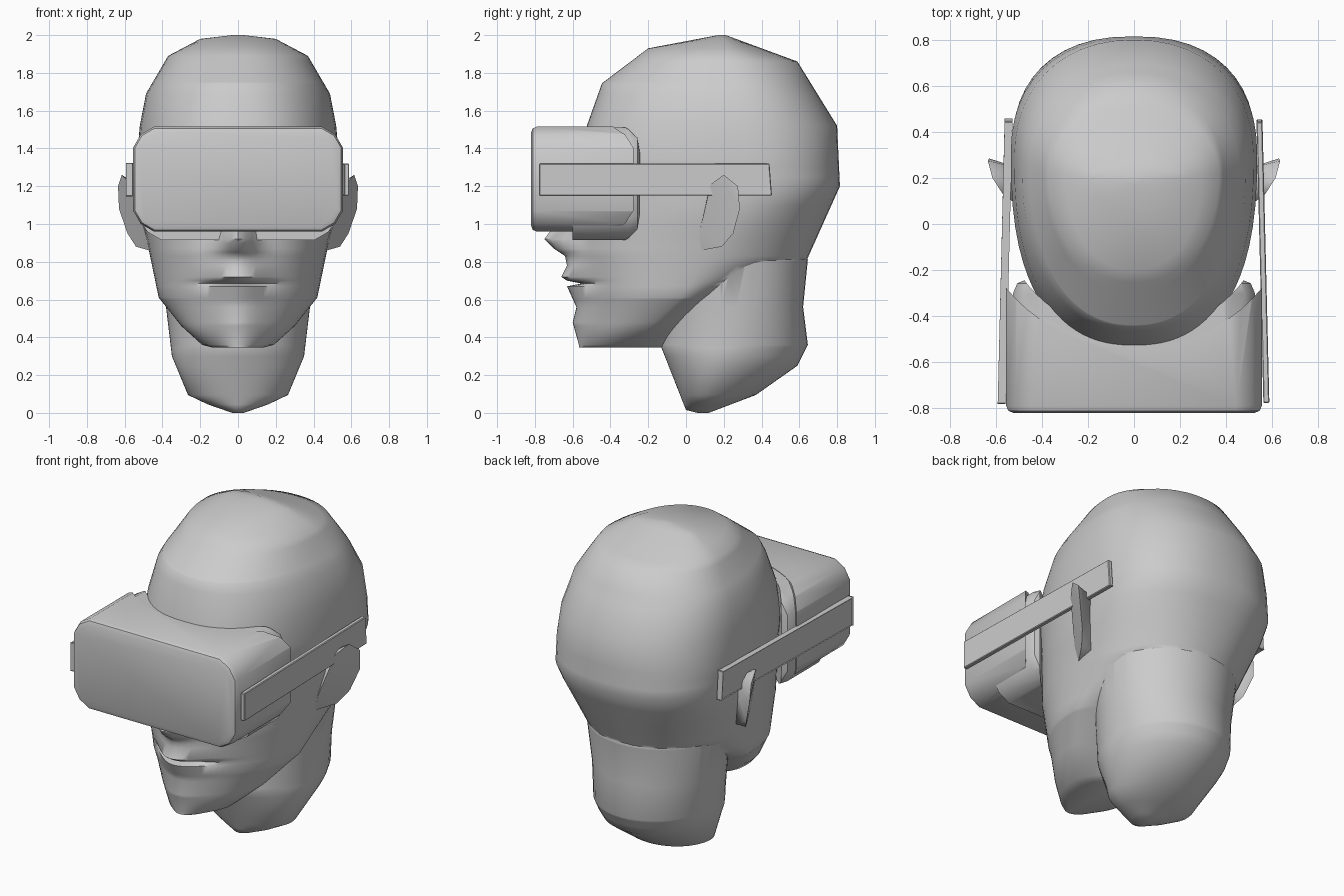
import bpy, bmesh, math
from mathutils import Vector

if "Cube" in bpy.data.objects:
    bpy.data.objects.remove(bpy.data.objects["Cube"])

# Head profiles: value against height z
HEAD = {
    "front": [(.345, -.44), (.36, -.48), (.85, -.56), (1.1, -.53), (1.35, -.55), (1.52, -.525),
              (1.745, -.445), (1.93, -.2), (2, .17)],
    "back": [(.345, -.13), (.46, 0), (.61, .2), (.7, .42), (.81, .64), (1.2, .815), (1.52, .8), (1.86, .59), (2, .21)],
    "width": [(.345, .13), (.36, .19), (.46, .3), (.61, .42), (.9, .48), (1.1, .525),
              (1.35, .535), (1.52, .52), (1.69, .487), (1.89, .37), (1.98, .2), (2, .03)],
    "middle": [(.36, -.3), (.61, -.03), (1.2, .32), (1.75, .25), (2, .19)],
    "front_power": [(.6, 2.1), (1.3, 2.5), (2, 2.1)],
    "back_power": [(.6, 2), (1.2, 2.35), (2, 2)],
}
# Centre line of chin, lips and nose, and how far it spreads sideways
CENTRE = [(.36, -.567), (.48, -.6), (.56, -.58), (.67, -.63), (.685, -.555), (.7, -.63), (.72, -.66),
          (.78, -.63), (.83, -.64), (.87, -.7), (.92, -.75), (1, -.69), (1.25, -.54)]
SPREAD = [(.36, .17), (.74, .15), (.92, .09), (1.25, .06)]
NECK = {
    "front": [(0, .06), (.015, 0), (.345, -.13), (1.1, -.1)],
    "back": [(0, .12), (.095, .37), (.25, .59), (.36, .645), (.56, .62), (.81, .645), (1.1, .5)],
    "width": [(0, .03), (.045, .16), (.095, .265), (.3, .35), (.8, .41), (1.1, .4)],
    "middle": [(0, .09), (.36, .26)],
    "front_power": [(0, 2)],
    "back_power": [(0, 2)],
}


def at(curve, z):
    if z <= curve[0][0]:
        return curve[0][1]
    for (a, va), (b, vb) in zip(curve, curve[1:]):
        if z <= b:
            return va + (vb - va) * (z - a) / (b - a)
    return curve[-1][1]


def activate(ob):
    bpy.ops.object.select_all(action='DESELECT')
    ob.select_set(True)
    bpy.context.view_layer.objects.active = ob


def smooth(ob, angle):
    activate(ob)
    bpy.ops.object.shade_smooth_by_angle(angle=math.radians(angle))


def finish(name, bm, angle):
    bmesh.ops.recalc_face_normals(bm, faces=bm.faces)
    me = bpy.data.meshes.new(name)
    bm.to_mesh(me)
    bm.free()
    ob = bpy.data.objects.new(name, me)
    bpy.context.collection.objects.link(ob)
    smooth(ob, angle)
    return ob


def boolean(ob, other, operation):
    other.hide_render = True
    mod = ob.modifiers.new(operation, 'BOOLEAN')
    mod.operation, mod.solver, mod.object = operation, 'EXACT', other
    activate(ob)
    bpy.ops.object.modifier_apply(modifier=mod.name)
    bpy.data.objects.remove(other)


def ring(p, z, face, count=64):
    """Horizontal egg-shaped section; the front half carries the face relief."""
    w, mid, pts = at(p["width"], z), at(p["middle"], z), []
    for i in range(count):
        t = 2 * math.pi * i / count
        t -= .4 * math.sin(t)                      # denser columns on the face
        s, c = math.sin(t), math.cos(t)
        half = "front" if c > 0 else "back"
        n, end = at(p[half + "_power"], z), at(p[half], z)
        x = w * math.copysign(abs(s) ** (2 / n), s)
        y = mid + (end - mid) * abs(c) ** (2 / n)
        if face and c > 0 and z < 1.3:
            y += (at(CENTRE, z) - end) * math.exp(-(x / at(SPREAD, z)) ** 2)
        pts.append((x, y, z))
    return pts


def loft(name, p, face=()):
    bm = bmesh.new()
    levels = sorted({z for c in [*p.values(), face] for z, _ in c})
    rings = [[bm.verts.new(q) for q in ring(p, z, face)] for z in levels]
    for a, b in zip(rings, rings[1:]):
        for i in range(len(a)):
            j = (i + 1) % len(a)
            bm.faces.new((a[i], a[j], b[j], b[i]))
    bm.faces.new(rings[0])
    bm.faces.new(rings[-1])
    return finish(name, bm, 60)


# Head joined with the rounded neck
head = loft("head", HEAD, CENTRE)
boolean(head, loft("neck", NECK), 'UNION')
smooth(head, 60)

# Ears: hull of a tilted rim and its root on the head
RIM = [(.57, .13, 1.21), (.615, .2, 1.26), (.635, .275, 1.2), (.63, .285, 1.08), (.585, .25, .95),
       (.54, .19, .88), (.47, .08, .86)]
ROOT = [(.49, .12, 1.18), (.49, .07, .95), (.49, .24, 1.18), (.47, .19, .88)]
for side, sx in (("left", -1), ("right", 1)):
    bm = bmesh.new()
    for x, y, z in RIM + ROOT:
        bm.verts.new((x * sx, y, z))
    bmesh.ops.convex_hull(bm, input=bm.verts)
    finish(side + "_ear", bm, 60)


def rounded_box(name, lo, hi, corner, edge, end):
    """Box with its four long corners rounded and the edge of one end softened."""
    bm = bmesh.new()
    bmesh.ops.create_cube(bm, size=1)
    for v in bm.verts:
        v.co = Vector([lo[k] if v.co[k] < 0 else hi[k] for k in range(3)])
    along = [e for e in bm.edges if abs(e.verts[0].co.y - e.verts[1].co.y) > .01]
    bmesh.ops.bevel(bm, geom=along, offset=corner, segments=2, profile=.4, affect='EDGES')
    rim = [e for e in bm.edges if all(abs(v.co.y - end) < 1e-4 for v in e.verts)]
    bmesh.ops.bevel(bm, geom=rim, offset=edge, segments=2, profile=.5, affect='EDGES')
    return finish(name, bm, 35)


def scoop(ob, radius, y):
    """Cut the face-shaped hollow out of the back with an upright cylinder."""
    bpy.ops.mesh.primitive_cylinder_add(vertices=72, radius=radius, depth=3, location=(0, y, 1))
    boolean(ob, bpy.context.object, 'DIFFERENCE')
    smooth(ob, 35)


# Visor shell and the face cushion behind it
visor = rounded_box("visor", (-.555, -.82, .96), (.555, -.2, 1.515), .11, .03, -.82)
scoop(visor, .72, .18)
cushion = rounded_box("face_cushion", (-.525, -.6, .915), (.525, -.24, 1.512), .12, .06, -.24)
scoop(cushion, .6, .12)

# Side straps: flat bars converging toward the back
for side, sx in (("left", -1), ("right", 1)):
    bm = bmesh.new()
    bmesh.ops.create_cube(bm, size=1)
    for v in bm.verts:
        back, top, out = v.co.y > 0, v.co.z > 0, v.co.x > 0
        x = (.532 if back else .562) + (.026 if out else 0)
        v.co = (x * sx, (.442 if top else .455) if back else -.777, 1.32 if top else 1.15)
    bmesh.ops.bevel(bm, geom=bm.edges[:], offset=.004, segments=1, affect='EDGES')
    finish(side + "_strap", bm, 30)
